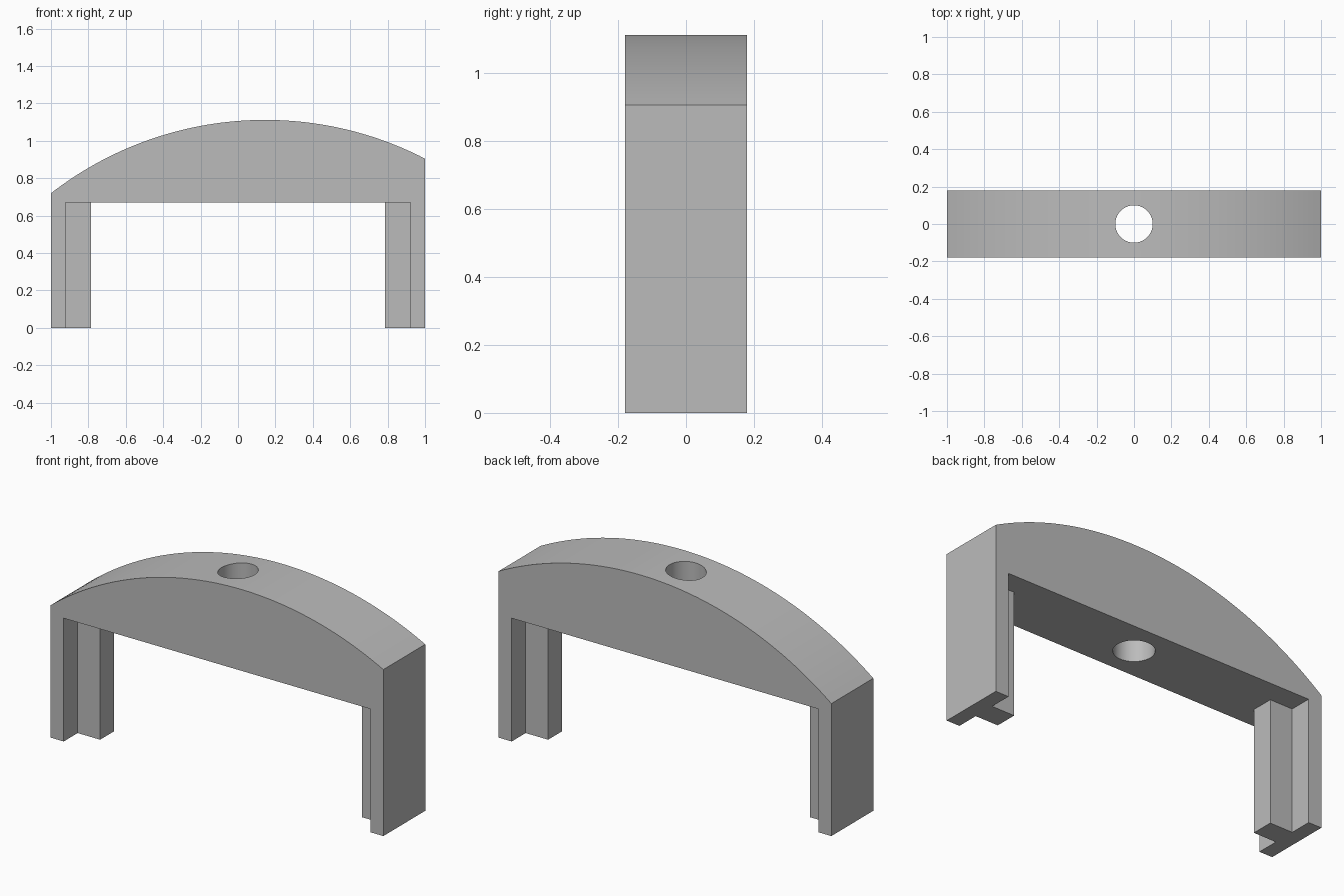
import bpy
import bmesh
from math import sqrt

cube = bpy.data.objects.get("Cube")
if cube:
    bpy.data.objects.remove(cube, do_unlink=True)

HALF_DEPTH = 0.18
BEAM_Z = 0.67          # underside of the beam
FLANGE_X = 0.922       # inner face of the leg flanges
WEB_X = 0.787          # inner face of the leg webs
ARC_X, ARC_Z, ARC_R = 0.145, -0.756, 1.868
SEGMENTS = 64

grey = bpy.data.materials.new("plain grey")
grey.use_nodes = True
colour = (0.5, 0.5, 0.5, 1)
grey.diffuse_color = colour
grey.node_tree.nodes["Principled BSDF"].inputs["Base Color"].default_value = colour


def extruded(name, outline, to_point, offset):
    """Prism made from a flat outline placed by to_point and pushed by offset."""
    bm = bmesh.new()
    face = bm.faces.new([bm.verts.new(to_point(a, b)) for a, b in outline])
    result = bmesh.ops.extrude_face_region(bm, geom=[face])
    verts = [g for g in result["geom"] if isinstance(g, bmesh.types.BMVert)]
    bmesh.ops.translate(bm, verts=verts, vec=offset)
    bmesh.ops.recalc_face_normals(bm, faces=bm.faces[:])
    mesh = bpy.data.meshes.new(name)
    bm.to_mesh(mesh)
    bm.free()
    mesh.materials.append(grey)
    obj = bpy.data.objects.new(name, mesh)
    bpy.context.collection.objects.link(obj)
    return obj


def boolean(target, tool, operation):
    mod = target.modifiers.new(operation.lower(), "BOOLEAN")
    mod.operation = operation
    mod.solver = "EXACT"
    mod.object = tool
    bpy.context.view_layer.objects.active = target
    bpy.ops.object.modifier_apply(modifier=mod.name)
    bpy.data.objects.remove(tool, do_unlink=True)


# Arched frame: off-centre arc on top, rectangular opening below
xs = [1 - 2 * i / SEGMENTS for i in range(SEGMENTS + 1)]
arc = [(x, ARC_Z + sqrt(ARC_R ** 2 - (x - ARC_X) ** 2)) for x in xs]
opening = [(-1, 0), (-FLANGE_X, 0), (-FLANGE_X, BEAM_Z),
           (FLANGE_X, BEAM_Z), (FLANGE_X, 0), (1, 0)]
frame = extruded("arched_frame", arc + opening,
                 lambda x, z: (x, -HALF_DEPTH, z), (0, 2 * HALF_DEPTH, 0))

# Round hole through the middle of the beam
bpy.ops.mesh.primitive_cylinder_add(vertices=64, radius=0.1, depth=1,
                                    location=(0, 0, 0.9))
cutter = bpy.context.object
cutter.name = "hole_cutter"
cutter.hide_render = True
cutter.data.materials.append(grey)
boolean(frame, cutter, "DIFFERENCE")

# Central web on each leg, giving it a T section
for name, side in (("left_leg_web", 1), ("right_leg_web", -1)):
    outline = [(side * WEB_X, -0.06), (side * FLANGE_X, -0.06),
               (side * FLANGE_X, 0.06), (side * WEB_X, 0.06)]
    extruded(name, outline, lambda x, y: (x, y, 0), (0, 0, BEAM_Z))

# Smooth arc and hole, crisp edges elsewhere
bpy.ops.object.select_all(action="DESELECT")
frame.select_set(True)
bpy.context.view_layer.objects.active = frame
bpy.ops.object.shade_smooth_by_angle(angle=0.4)
